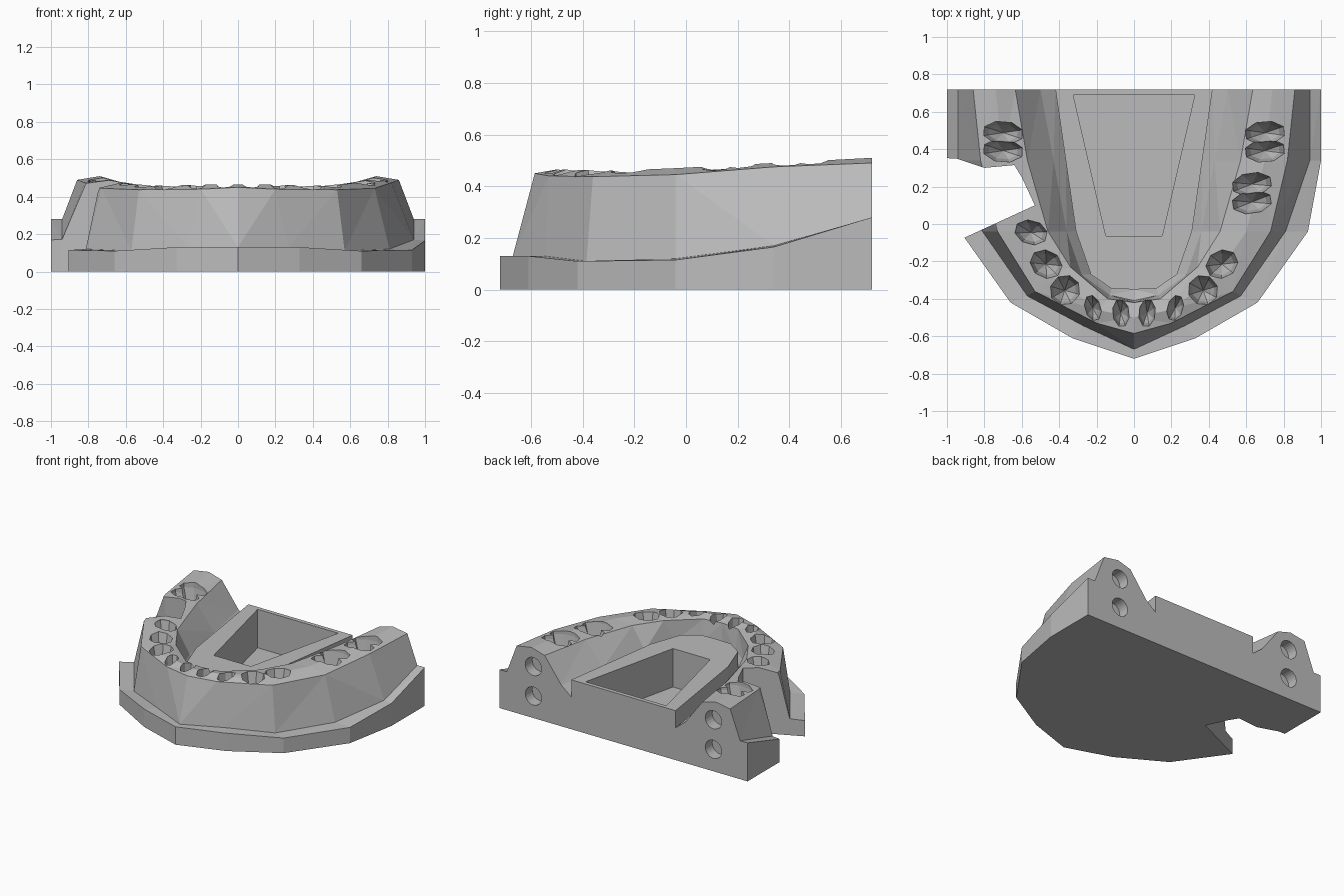
import bpy, bmesh
from math import cos, sin, pi, radians
from mathutils import Matrix, Vector

cube = bpy.data.objects.get("Cube")
if cube:
    bpy.data.objects.remove(cube, do_unlink=True)

grey = bpy.data.materials.new("plaster_grey")
grey.use_nodes = True
GREY = (0.5, 0.5, 0.5, 1)
grey.diffuse_color = GREY
grey.node_tree.nodes["Principled BSDF"].inputs["Base Color"].default_value = GREY


def make_object(name, bm):
    bmesh.ops.recalc_face_normals(bm, faces=bm.faces)
    mesh = bpy.data.meshes.new(name)
    bm.to_mesh(mesh)
    bm.free()
    mesh.materials.append(grey)
    obj = bpy.data.objects.new(name, mesh)
    bpy.context.collection.objects.link(obj)
    return obj


def loft(rings, tip=None):
    """Closed solid through a stack of equal rings, with an optional pointed end."""
    bm = bmesh.new()
    loops = [[bm.verts.new(p) for p in ring] for ring in rings]
    n = len(loops[0])
    for a, b in zip(loops, loops[1:]):
        for i in range(n):
            j = (i + 1) % n
            bm.faces.new((a[i], a[j], b[j], b[i]))
    bm.faces.new(loops[0])
    if tip:
        t = bm.verts.new(tip)
        for i in range(n):
            bm.faces.new((loops[-1][i], loops[-1][(i + 1) % n], t))
    else:
        bm.faces.new(loops[-1])
    return bm


def cut(target, bm):
    cutter = make_object("cutter", bm)
    cutter.hide_render = True
    mod = target.modifiers.new("cut", "BOOLEAN")
    mod.operation, mod.solver, mod.object = "DIFFERENCE", "EXACT", cutter
    bpy.context.view_layer.objects.active = target
    bpy.ops.object.modifier_apply(modifier=mod.name)
    bpy.data.objects.remove(cutter, do_unlink=True)


# Lengthwise lines of the left half, each running from front centre to back
base_rim = [(0, -.72, .13), (.33, -.61, .13), (.66, -.42, .11),
            (.93, -.04, .115), (1, .34, .165), (1, .72, .28)]
ridge_foot = [(0, -.67, .13), (.27, -.545, .13), (.57, -.385, .11),
              (.81, -.04, .12), (.94, .34, .17), (.94, .72, .28)]
outer_edge = [(0, -.585, .45), (.2, -.53, .44), (.53, -.36, .437),
              (.73, -.04, .445), (.82, .34, .475), (.86, .72, .49)]
crest = [(0, -.5, .465), (.19, -.46, .465), (.44, -.28, .46),
         (.6, -.04, .47), (.7, .34, .49), (.74, .72, .51)]
inner_edge = [(0, -.42, .45), (.14, -.4, .45), (.34, -.23, .45),
              (.46, -.04, .455), (.57, .34, .47), (.635, .72, .48)]
groove_side = [(0, -.41, .3), (.13, -.38, .3), (.28, -.27, .3),
               (.36, -.04, .3), (.43, .34, .3), (.5, .72, .3)]
plate_edge = [(0, -.35), (.12, -.345), (.23, -.27),
              (.31, -.04), (.365, .34), (.42, .72)]
PLATE_Z, GROOVE_Z = .36, .235

# Jaw body: loft the half sections, then mirror across the centre plane
sections = []
for i, (px, py) in enumerate(plate_edge):
    bx, by, bz = base_rim[i]
    sections.append([(bx, by, 0), base_rim[i], ridge_foot[i], outer_edge[i],
                     crest[i], inner_edge[i], groove_side[i],
                     (px, py, GROOVE_Z), (px, py, PLATE_Z),
                     (0, py, PLATE_Z), (0, by, 0)])
bm = bmesh.new()
for side in (1, -1):
    rows = [[bm.verts.new((side * x, y, z)) for x, y, z in s] for s in sections]
    n = len(rows[0])
    for a, b in zip(rows, rows[1:]):
        for k in range(n):
            if k != n - 2:
                m = (k + 1) % n
                bm.faces.new((a[k], a[m], b[m], b[k]))
    bm.faces.new(rows[-1])
bmesh.ops.remove_doubles(bm, verts=bm.verts, dist=1e-4)
bmesh.ops.triangulate(bm, faces=[f for f in bm.faces if len(f.verts) == 4])
jaw = make_object("jaw_base", bm)

# Tapered pocket in the middle plate
pocket = [(-.325, .69), (.325, .69), (.15, -.065), (-.15, -.065)]
cut(jaw, loft([[(x, y, z) for x, y in pocket] for z in (.7, .08)]))

# Missing block on the right side
gap = [(-1.2, .36), (-.95, .35), (-.8, .3), (-.64, .315), (-.6, .25),
       (-.53, .1), (-.9, -.07), (-1.2, -.2)]
cut(jaw, loft([[(x, y, z) for x, y in gap] for z in (-.2, .8)]))

# Round pin holes in the back face
for x in (-.725, .725):
    for z in (.16, .375):
        ring = [(cos(a * pi / 12), sin(a * pi / 12)) for a in range(24)]
        cut(jaw, loft([[(x + .066 * c, y, z + .066 * s) for c, s in ring]
                       for y in (.9, .64)]))


def socket(x, y, rx, ry, turn, depth):
    """Faceted root socket narrowing to a point."""
    spin = Matrix.Rotation(radians(turn), 3, "Z")
    rings = []
    for z, scale in ((.6, 1), (.46, 1), (.46 - depth / 2, .75)):
        rings.append([Vector((x, y, z)) + spin @ Vector(
            (rx * scale * cos(a * pi / 4 + .4), ry * scale * sin(a * pi / 4 + .4), 0))
            for a in range(8)])
    cut(jaw, loft(rings, tip=(x, y, .46 - depth)))


# Front sockets, canines and first premolars on both sides
for side in (1, -1):
    for x, y, rx, ry, turn in ((.07, -.475, .045, .078, -5), (.22, -.45, .043, .072, -15),
                               (.37, -.355, .08, .085, 40), (.47, -.215, .09, .075, 25)):
        socket(side * x, y, rx, ry, side * turn, .2)
socket(-.55, -.045, .09, .065, -15, .2)

# Two-rooted molar sockets
for x, y, turn in ((.7, .44, 5), (-.7, .44, -5), (.63, .165, 8)):
    for dy in (-.048, .048):
        socket(x, y + dy, .11, .062, turn, .2)
